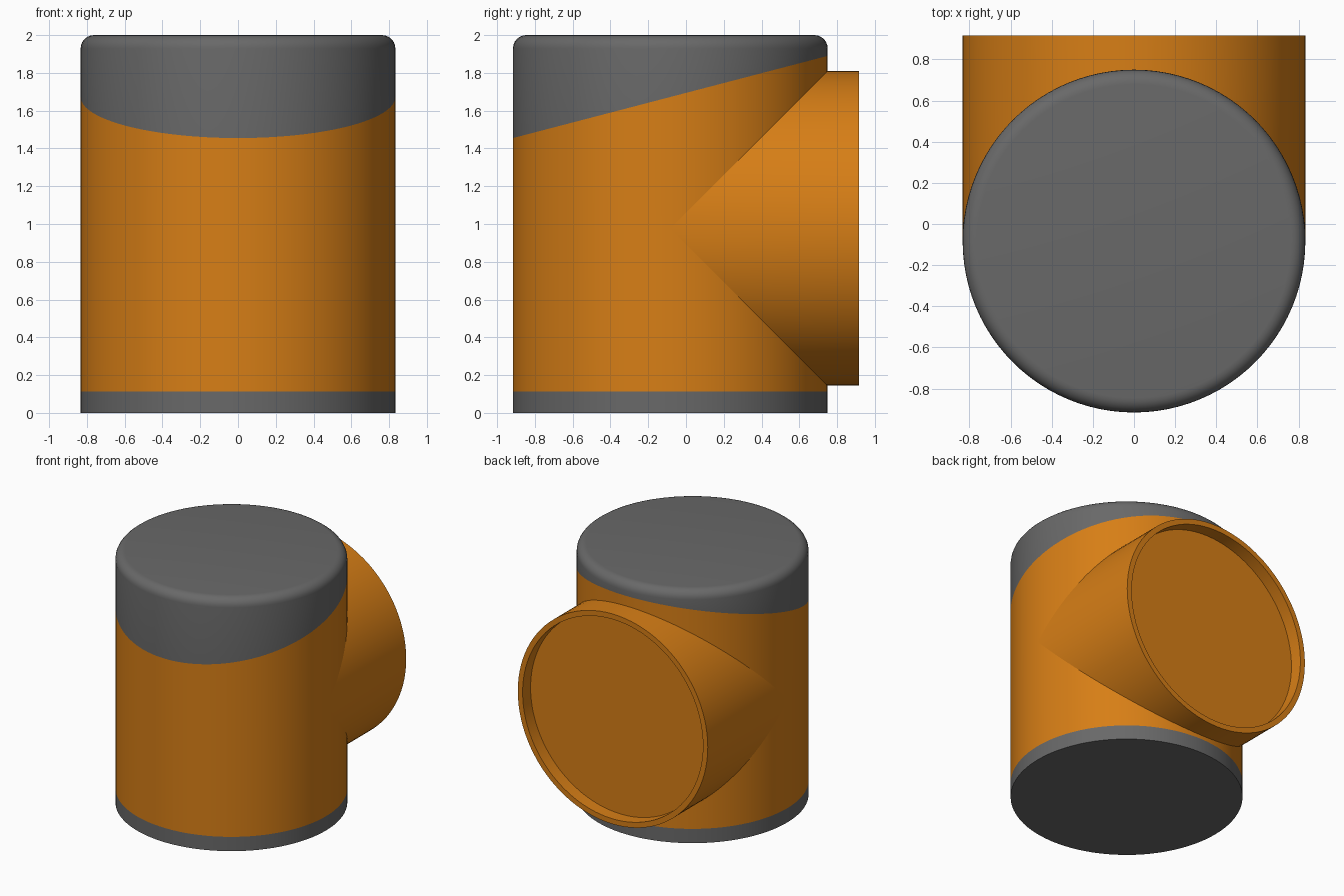
import bpy, bmesh, math

cube = bpy.data.objects.get("Cube")
if cube:
    bpy.data.objects.remove(cube, do_unlink=True)

R, YC, ZC = 0.833, -0.083, 0.977      # shared pipe radius, body axis y, port axis z
SEG = 96


def material(name, rgb):
    m = bpy.data.materials.new(name)
    m.use_nodes = True
    m.diffuse_color = (*rgb, 1)
    bsdf = next(n for n in m.node_tree.nodes if n.type == 'BSDF_PRINCIPLED')
    bsdf.inputs["Base Color"].default_value = (*rgb, 1)
    return m


orange = material("orange", (0.68, 0.21, 0.008))
grey = material("dark grey", (0.14, 0.14, 0.14))


def upright(radius, height):
    """Ring round the body axis; height is a function of y."""
    pts = []
    for i in range(SEG):
        a = math.tau * i / SEG
        y = YC + radius * math.sin(a)
        pts.append((radius * math.cos(a), y, height(y)))
    return pts


def sideways(radius, depth):
    """Ring round the port axis; depth is a function of the height off that axis."""
    pts = []
    for i in range(SEG):
        a = math.tau * i / SEG
        dz = radius * math.sin(a)
        pts.append((-radius * math.cos(a), depth(dz), ZC + dz))
    return pts


def loft(name, rings, mat, cap_start=False, cap_end=False):
    bm = bmesh.new()
    loops = [[bm.verts.new(p) for p in ring] for ring in rings]
    for lo, hi in zip(loops, loops[1:]):
        for i in range(SEG):
            j = (i + 1) % SEG
            bm.faces.new((lo[i], lo[j], hi[j], hi[i]))
    if cap_start:
        bm.faces.new(loops[0][::-1])
    if cap_end:
        bm.faces.new(loops[-1])
    mesh = bpy.data.meshes.new(name)
    bm.to_mesh(mesh)
    bm.free()
    mesh.materials.append(mat)
    ob = bpy.data.objects.new(name, mesh)
    bpy.context.collection.objects.link(ob)
    bpy.ops.object.select_all(action='DESELECT')
    ob.select_set(True)
    bpy.context.view_layer.objects.active = ob
    bpy.ops.object.shade_smooth_by_angle(angle=math.radians(30))
    return ob


def level(v):
    return lambda _: v


def slant(y):
    return 1.455 + (y + 0.916) * 0.261


# Body: base band, sleeve with slanted top, rounded cap
BAND = 0.113
loft("base_band", [upright(R, level(0)), upright(R, level(BAND))], grey, cap_start=True)
loft("body_sleeve", [upright(R, level(BAND)), upright(R, slant)], orange)
FILLET, STEPS = 0.07, 6
cap = [upright(R, slant)]
for k in range(STEPS + 1):
    t = math.pi / 2 * k / STEPS
    cap.append(upright(R - FILLET * (1 - math.cos(t)),
                       level(2 - FILLET * (1 - math.sin(t)))))
loft("top_cap", cap, grey, cap_end=True)

# Side port: saddle joint against the body, rim and recessed end plate
END, RIM, RECESS = 0.917, 0.042, 0.1
loft("side_port", [sideways(R, lambda dz: YC + abs(dz)),
                   sideways(R, level(END)),
                   sideways(R - RIM, level(END)),
                   sideways(R - RIM, level(END - RECESS))], orange, cap_end=True)
